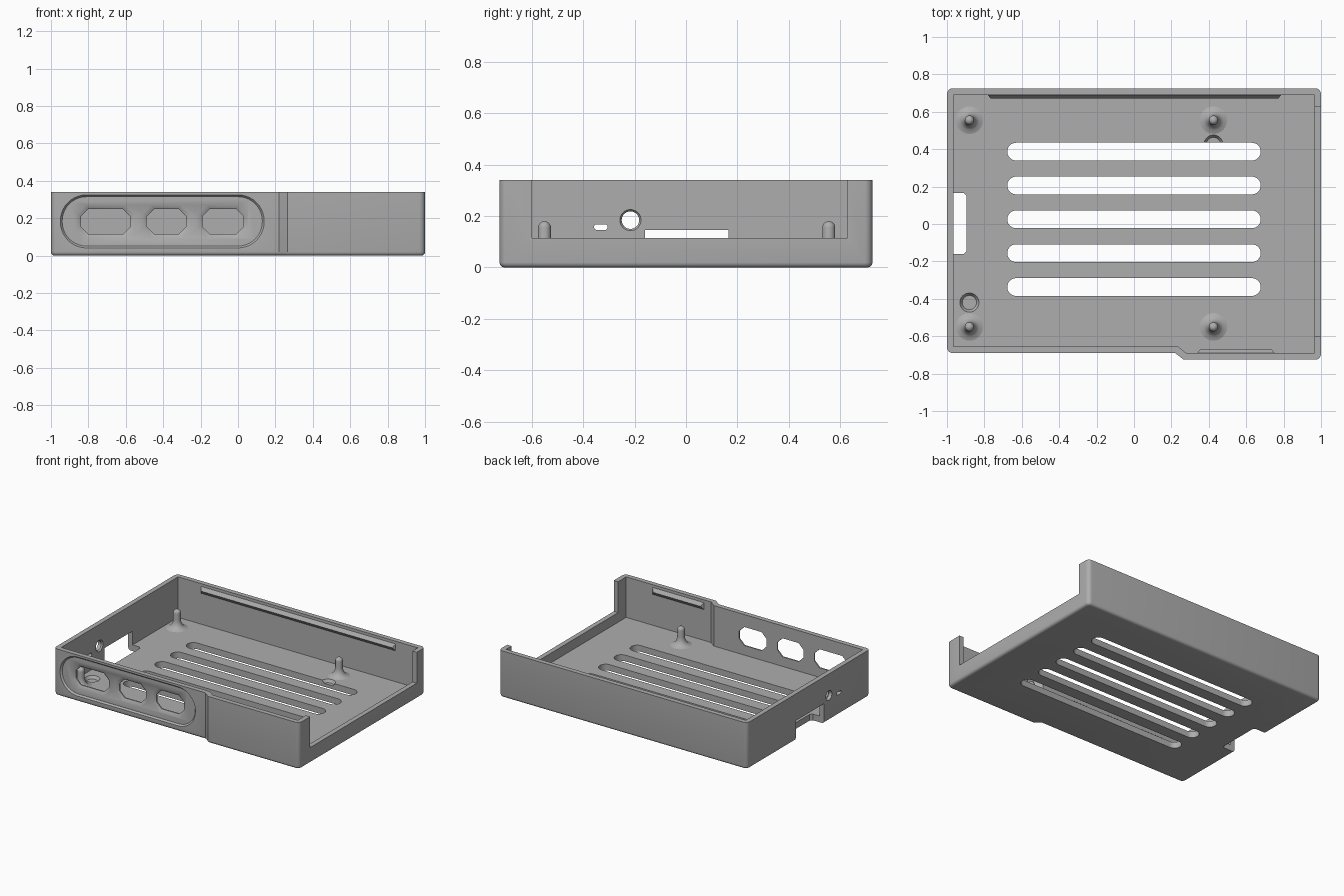
import bpy, bmesh
from math import cos, sin, pi, radians

cube = bpy.data.objects.get("Cube")
if cube:
    bpy.data.objects.remove(cube, do_unlink=True)

grey = bpy.data.materials.new("grey plastic")
grey.use_nodes = True
grey.diffuse_color = (0.42, 0.42, 0.42, 1)
grey.node_tree.nodes["Principled BSDF"].inputs["Base Color"].default_value = grey.diffuse_color

FLOOR, TOP, WALL = 0.045, 0.34, 0.035


def solid(name, rings, bottom_bevel=0):
    """Closed solid lofted through rings of 3D points and capped at both ends."""
    bm = bmesh.new()
    loops = [[bm.verts.new(p) for p in ring] for ring in rings]
    n = len(loops[0])
    for a, b in zip(loops, loops[1:]):
        for i in range(n):
            j = (i + 1) % n
            bm.faces.new((a[i], a[j], b[j], b[i]))
    bm.faces.new(loops[0][::-1])
    bm.faces.new(loops[-1])
    bmesh.ops.recalc_face_normals(bm, faces=bm.faces)
    if bottom_bevel:
        rim = [e for e in bm.edges if all(abs(v.co.z) < 1e-5 for v in e.verts)]
        bmesh.ops.bevel(bm, geom=rim, offset=bottom_bevel, segments=4, profile=0.5, affect='EDGES')
    mesh = bpy.data.meshes.new(name)
    bm.to_mesh(mesh)
    bm.free()
    mesh.materials.append(grey)
    obj = bpy.data.objects.new(name, mesh)
    bpy.context.collection.objects.link(obj)
    return obj


def activate(obj):
    bpy.ops.object.select_all(action='DESELECT')
    obj.select_set(True)
    bpy.context.view_layer.objects.active = obj


def smooth(obj):
    activate(obj)
    bpy.ops.object.shade_smooth_by_angle(angle=radians(32))


def cut(target, cutter):
    """Subtract the cutter and remove it."""
    cutter.hide_render = True
    activate(target)
    mod = target.modifiers.new("cut", 'BOOLEAN')
    mod.operation = 'DIFFERENCE'
    mod.solver = 'EXACT'
    mod.object = cutter
    bpy.ops.object.modifier_apply(modifier=mod.name)
    bpy.data.objects.remove(cutter, do_unlink=True)


def rounded(cx, cy, w, h, r, seg):
    """Rounded rectangle; one segment gives chamfered corners."""
    pts = []
    for k, (sx, sy) in enumerate([(1, 1), (-1, 1), (-1, -1), (1, -1)]):
        for i in range(seg + 1):
            a = (k + i / seg) * pi / 2
            pts.append((cx + sx * (w / 2 - r) + r * cos(a), cy + sy * (h / 2 - r) + r * sin(a)))
    return pts


def circle(cx, cy, r, n=32):
    return [(cx + r * cos(2 * pi * i / n), cy + r * sin(2 * pi * i / n)) for i in range(n)]


def on_x(pts, x):
    return [(x, u, v) for u, v in pts]


def on_y(pts, y):
    return [(u, y, v) for u, v in pts]


def on_z(pts, z):
    return [(u, v, z) for u, v in pts]


def box(x0, x1, y0, y1, z0, z1):
    base = [(x0, y0), (x1, y0), (x1, y1), (x0, y1)]
    return solid("cutter", [on_z(base, z0), on_z(base, z1)])


def corner(cx, cy, r, start):
    return [(cx + r * cos(start + i * pi / 10), cy + r * sin(start + i * pi / 10)) for i in range(6)]


# Tray body with a stepped front wall
R = 0.03
BACK, FRONT, STEP = 0.725, -0.725, -0.69
outline = (corner(1 - R, BACK - R, R, 0) + corner(-1 + R, BACK - R, R, pi / 2)
           + corner(-1 + R, STEP + R, R, pi) + [(0.22, STEP), (0.265, FRONT)]
           + corner(1 - R, FRONT + R, R, 1.5 * pi))
tray = solid("tray", [on_z(outline, 0), on_z(outline, TOP)], bottom_bevel=0.02)

# Hollow interior
xi = 1 - WALL
inner = [(xi, BACK - WALL), (-xi, BACK - WALL), (-xi, STEP + WALL),
         (0.235, STEP + WALL), (0.28, FRONT + WALL), (xi, FRONT + WALL)]
cut(tray, solid("cutter", [on_z(inner, FLOOR), on_z(inner, TOP + 0.1)]))

# Open end and card notch
cut(tray, box(0.9, 1.1, -0.598, 0.628, 0.115, TOP + 0.1))
notch = [(-xi, -0.16), (-0.91, -0.16), (-0.895, -0.145), (-0.895, 0.15), (-0.91, 0.165), (-xi, 0.165)]
notch = [(-1.1, -0.16)] + notch[1:5] + [(-1.1, 0.165)]
cut(tray, solid("cutter", [on_z(notch, -0.1), on_z(notch, 0.145)]))

# Vent slots
for i in range(5):
    slot = rounded(0, 0.387 - 0.181 * i, 1.355, 0.095, 0.0474, 8)
    cut(tray, solid("cutter", [on_z(slot, -0.1), on_z(slot, 0.1)]))

# Shallow conical floor recesses
for x, y in [(-0.88, -0.42), (0.425, 0.425)]:
    cut(tray, solid("cutter", [on_z(circle(x, y, 0.038), 0.025),
                               on_z(circle(x, y, 0.051), FLOOR),
                               on_z(circle(x, y, 0.051), 0.07)]))

# Round socket and indicator slot in the closed end
hole = circle(-0.216, 0.184, 0.034)
cut(tray, solid("cutter", [on_x(hole, -1.1), on_x(hole, -0.975),
                           on_x(circle(-0.216, 0.184, 0.042), -xi + 0.001),
                           on_x(circle(-0.216, 0.184, 0.042), -0.9)]))
pill = rounded(-0.331, 0.157, 0.052, 0.022, 0.01, 5)
cut(tray, solid("cutter", [on_x(pill, -1.1), on_x(pill, -0.9)]))

# Recessed panel with three chamfered ports
def panel(grow, y):
    return on_y(rounded(-0.405, 0.183, 1.07 + grow, 0.264 + grow, 0.13 + grow / 2, 10), y)

cut(tray, solid("cutter", [panel(0.02, STEP - 0.1), panel(0.02, STEP), panel(0, STEP + 0.012)]))
for x, w in [(-0.708, 0.265), (-0.383, 0.21), (-0.08, 0.22)]:
    def port(grow, y):
        return on_y(rounded(x, 0.182, w + grow, 0.135 + grow, 0.04 + grow / 5, 1), y)
    cut(tray, solid("cutter", [port(0.044, STEP - 0.05), port(0.044, STEP + 0.012),
                               port(0, STEP + 0.026), port(0, STEP + 0.1)]))
smooth(tray)

# Locating posts with flared feet
profile = [(0.08, FLOOR - 0.01), (0.074, FLOOR), (0.053, 0.052), (0.037, 0.066), (0.028, 0.088), (0.025, 0.11)]
profile += [(0.025 * cos(a * pi / 12), 0.155 + 0.025 * sin(a * pi / 12)) for a in range(6)]
for side, x in [("right", -0.88), ("left", 0.425)]:
    for end, y in [("front", -0.55), ("back", 0.555)]:
        smooth(solid(f"post_{end}_{side}", [on_z(circle(x, y, r, 24), z) for r, z in profile]))


# Tapered snap ridges inside the long walls
def ridge(name, x0, x1, y, depth):
    taper = abs(depth)
    solid(name, [[(x, y - depth * 0.2, 0.265), (x, y - depth * 0.2, 0.325), (x + s * taper, y + depth, 0.295)]
                 for x, s in [(x0, 1), (x1, -1)]])


ridge("back_snap_ridge", -0.785, 0.79, BACK - WALL, -0.018)
ridge("front_snap_ridge", 0.335, 0.755, FRONT + WALL, 0.018)
